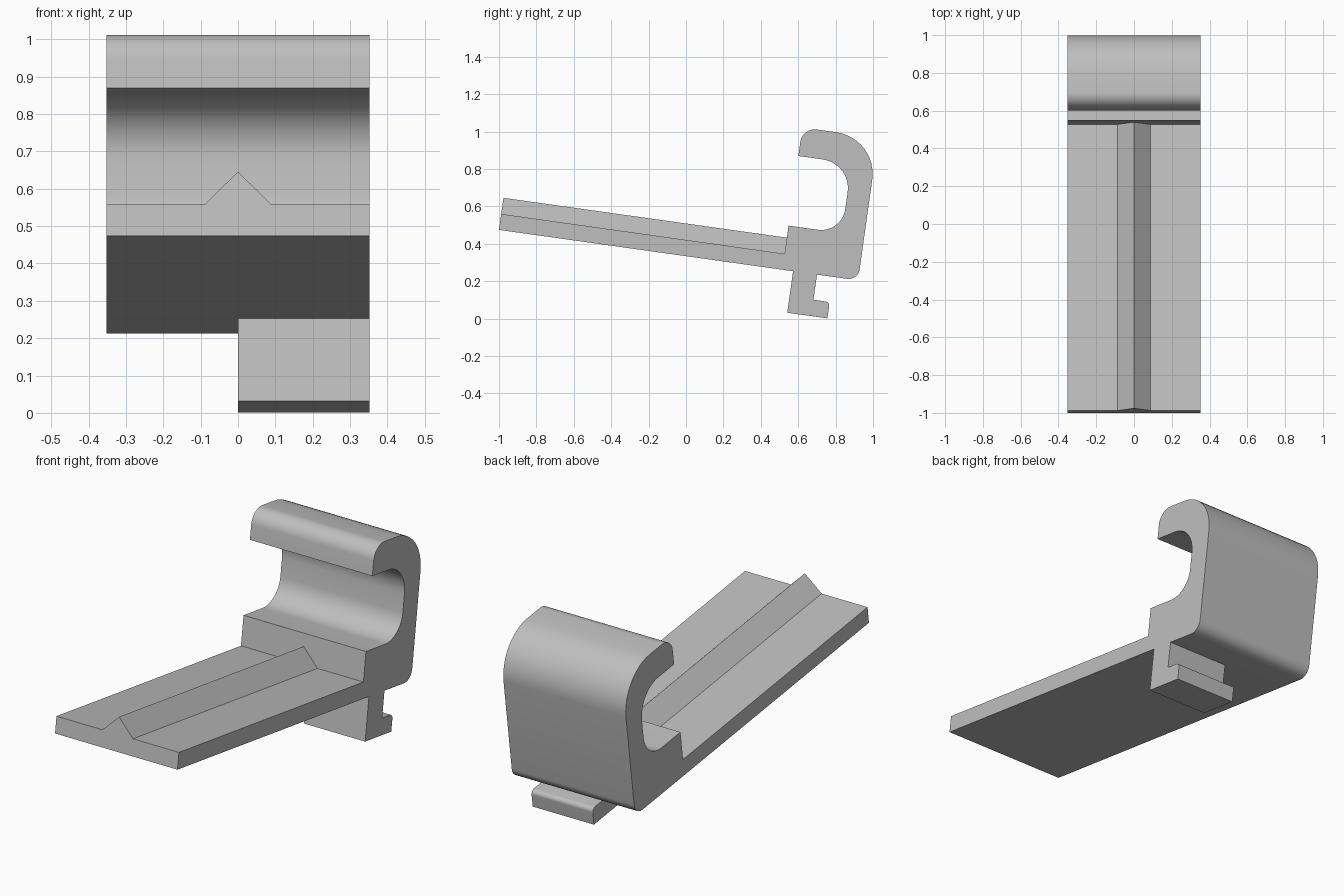
import bpy
import bmesh
from math import radians, tan
from mathutils import Matrix, Vector

cube = bpy.data.objects.get("Cube")
if cube:
    bpy.data.objects.remove(cube, do_unlink=True)

# Single plain grey
grey = bpy.data.materials.new("plain grey")
grey.use_nodes = True
colour = (0.52, 0.52, 0.52, 1)
grey.diffuse_color = colour
grey.node_tree.nodes["Principled BSDF"].inputs["Base Color"].default_value = colour

# The whole part is drawn level, then tilted nose-up
TILT = Matrix.Translation((0, -1, 0.474)) @ Matrix.Rotation(radians(-8), 4, 'X')
HALF = 0.352


def rounded(corners, steps=12):
    """Outline from (a, b, radius) corners, with right-angle corners filleted."""
    out = []
    for i, (a, b, r) in enumerate(corners):
        p = Vector((a, b))
        if not r:
            out.append(p)
            continue
        to_prev = (Vector(corners[i - 1][:2]) - p).normalized()
        to_next = (Vector(corners[(i + 1) % len(corners)][:2]) - p).normalized()
        reach = r / tan(to_prev.angle(to_next) / 2)
        start, end = p + to_prev * reach, p + to_next * reach
        centre = start + end - p
        for k in range(steps + 1):
            t = radians(90 * k / steps)
            a_dir = (start - centre) * Matrix.Rotation(t, 2)[0][0]
            b_dir = (end - centre) * Matrix.Rotation(t, 2)[1][0]
            out.append(centre + a_dir + b_dir)
    return out


def extrude(name, outline, place, sweep):
    """Sweep a flat outline along a vector into a closed solid."""
    bm = bmesh.new()
    face = bm.faces.new([bm.verts.new(place(p)) for p in outline])
    new = bmesh.ops.extrude_face_region(bm, geom=[face])["geom"]
    verts = [g for g in new if isinstance(g, bmesh.types.BMVert)]
    bmesh.ops.translate(bm, verts=verts, vec=sweep)
    # extrude_face_region may keep or drop the first cap; close it if open
    bmesh.ops.holes_fill(bm, edges=[e for e in bm.edges if e.is_boundary])
    bmesh.ops.recalc_face_normals(bm, faces=bm.faces)
    bm.transform(TILT)
    mesh = bpy.data.meshes.new(name)
    bm.to_mesh(mesh)
    bm.free()
    mesh.materials.append(grey)
    obj = bpy.data.objects.new(name, mesh)
    bpy.context.collection.objects.link(obj)
    bpy.ops.object.select_all(action='DESELECT')
    obj.select_set(True)
    bpy.context.view_layer.objects.active = obj
    bpy.ops.object.shade_smooth_by_angle(angle=radians(30))
    return obj


# Long flat plate with a triangular ridge, swept front to back
PLATE, RIDGE, BACK = 0.086, 0.173, 1.53
plate = [(-HALF, 0), (HALF, 0), (HALF, PLATE), (0.088, PLATE),
         (0, RIDGE), (-0.088, PLATE), (-HALF, PLATE)]
extrude("ridged_plate", plate, lambda p: (p[0], 0, p[1]), (0, BACK, 0))

# C-shaped clip, swept across the width
clip = rounded([
    (BACK, 0, 0), (1.939, 0, 0.06), (1.939, 0.768, 0.225),
    (BACK, 0.768, 0.078), (BACK, 0.614, 0), (1.818, 0.614, 0.155),
    (1.818, 0.238, 0.13), (BACK, 0.238, 0)])
extrude("curved_clip", clip, lambda p: (-HALF, p[0], p[1]), (2 * HALF, 0, 0))

# L-shaped foot under the left half
foot = rounded([
    (1.588, 0, 0), (1.588, -0.224, 0), (1.805, -0.224, 0),
    (1.805, -0.136, 0.022), (1.717, -0.136, 0), (1.717, 0, 0)])
extrude("hooked_foot", foot, lambda p: (0, p[0], p[1]), (HALF, 0, 0))
